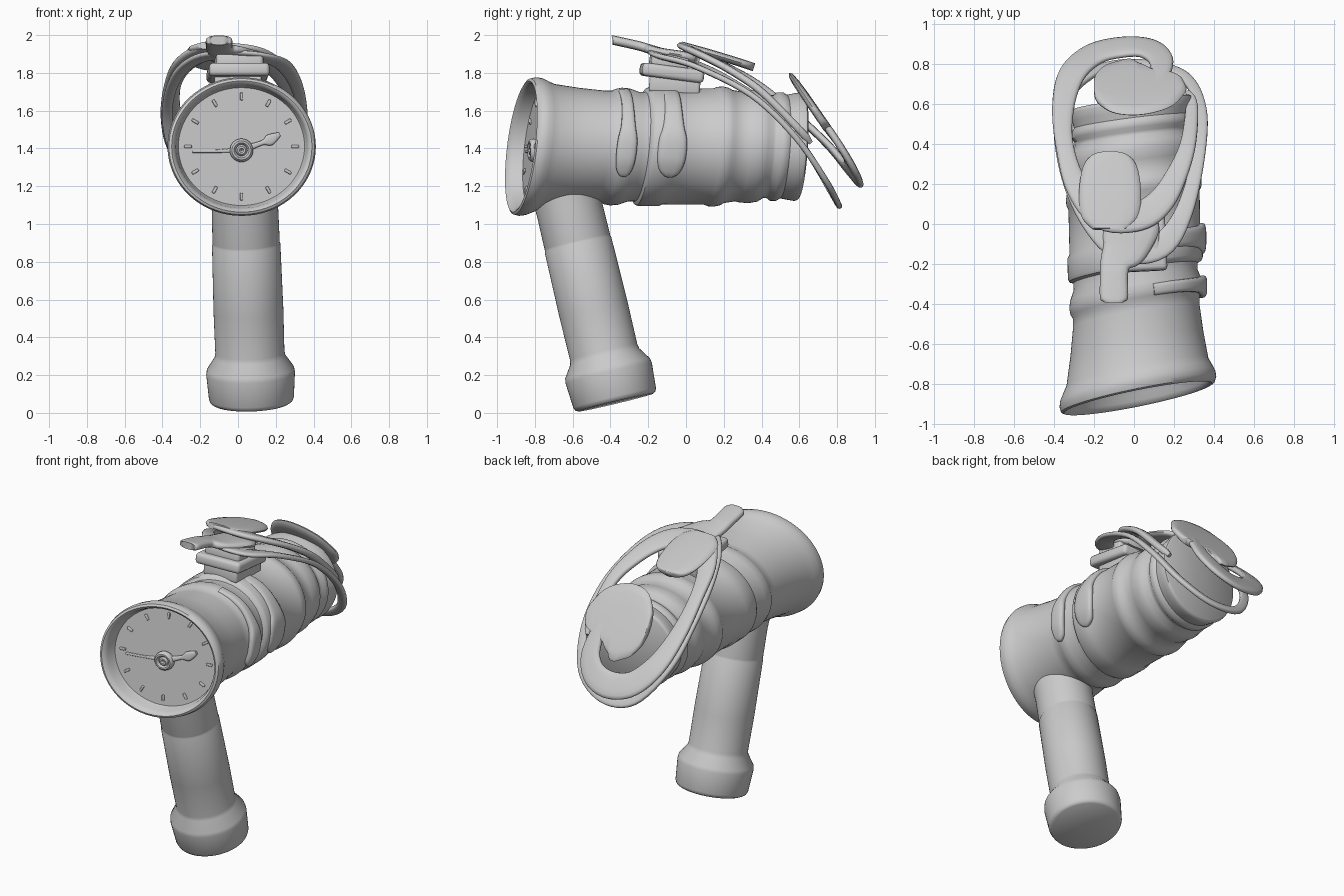
import bpy, bmesh, math
from mathutils import Vector, Matrix

if "Cube" in bpy.data.objects:
    bpy.data.objects.remove(bpy.data.objects["Cube"])


def finish(name, bm, angle=40):
    bmesh.ops.recalc_face_normals(bm, faces=bm.faces)
    me = bpy.data.meshes.new(name)
    bm.to_mesh(me)
    bm.free()
    ob = bpy.data.objects.new(name, me)
    bpy.context.collection.objects.link(ob)
    bpy.ops.object.select_all(action='DESELECT')
    bpy.context.view_layer.objects.active = ob
    ob.select_set(True)
    bpy.ops.object.shade_smooth_by_angle(angle=math.radians(angle))
    return ob


def loft(bm, rings, closed=False):
    """Bridge rings of points; cap both ends unless closed."""
    vs = [[bm.verts.new(p) for p in r] for r in rings]
    n = len(vs[0])
    for i in range(len(vs) if closed else len(vs) - 1):
        a, b = vs[i], vs[(i + 1) % len(vs)]
        for k in range(n):
            bm.faces.new((a[k], a[(k + 1) % n], b[(k + 1) % n], b[k]))
    if not closed:
        bm.faces.new(vs[0])
        bm.faces.new(vs[-1])


def barrel_point(y, r, a):
    """Point on the barrel: cross-sections lean slightly sideways and back."""
    t = (y + 0.87) / 1.49
    x, z = 1.07 * r * math.cos(a), r * math.sin(a)
    return Vector((0.02 - 0.03 * t + x,
                   y + (0.2 - 0.08 * t) * x + (0.12 - 0.06 * t) * z,
                   1.41 + z))


def drape(p):
    """Outward direction of the looping straps, tipping back with y."""
    a = 0.25 + 0.75 * min(1, max(0, (p.y + 0.1) / 0.9))
    return Vector((0, math.sin(a), math.cos(a)))


def ribbon(name, pts, thick, normal=drape, closed=False, steps=6):
    """Flat rounded strap through points (x, y, z, half width)."""
    n = len(pts)
    P = [Vector(p) for p in pts]
    get = (lambda i: P[i % n]) if closed else (lambda i: P[min(n - 1, max(0, i))])
    S = []
    for i in range(n if closed else n - 1):
        a, b, c, d = (get(i + k) for k in (-1, 0, 1, 2))
        for s in range(steps):
            t = s / steps
            S.append(0.5 * (2 * b + (c - a) * t + (2 * a - 5 * b + 4 * c - d) * t * t
                            + (3 * b - a - 3 * c + d) * t ** 3))
    if not closed:
        S.append(P[-1])
    rings = []
    m = len(S)
    for i, q in enumerate(S):
        nx = S[(i + 1) % m] if closed else S[min(i + 1, m - 1)]
        pv = S[i - 1] if closed else S[max(i - 1, 0)]
        t = (nx.xyz - pv.xyz).normalized()
        w = t.cross(normal(q.xyz)).normalized()
        u = w.cross(t)
        hw = max(q.w, 0.008)
        th = min(thick, hw)
        ring = []
        for k in range(14):
            c, s = math.cos(k * math.tau / 14), math.sin(k * math.tau / 14)
            ring.append(q.xyz + w * hw * math.copysign(abs(c) ** 0.6, c)
                        + u * th * math.copysign(abs(s) ** 0.7, s))
        rings.append(ring)
    bm = bmesh.new()
    loft(bm, rings, closed)
    return finish(name, bm, 60)


def block(name, loc, size, rot=(0, 0, 0), bevel=0.015):
    bm = bmesh.new()
    bmesh.ops.create_cube(bm, size=1, matrix=Matrix.Diagonal((*size, 1)))
    bmesh.ops.bevel(bm, geom=bm.edges[:], offset=bevel, segments=3, affect='EDGES', profile=0.5)
    ob = finish(name, bm)
    ob.location, ob.rotation_euler = loc, rot
    return ob


# Barrel with recessed dial, flared rim, raised bands and grooves
profile = [(-.79, .01), (-.79, .312), (-.81, .32), (-.845, .326), (-.865, .335), (-.873, .347),
           (-.866, .36), (-.84, .367), (-.81, .363), (-.78, .35), (-.74, .332), (-.6, .311),
           (-.46, .296), (-.42, .296), (-.40, .306), (-.37, .312), (-.33, .308), (-.28, .29),
           (-.245, .29), (-.235, .31), (-.22, .316), (-.12, .316), (-.10, .306), (.12, .307),
           (.14, .316), (.17, .318), (.20, .312), (.22, .30), (.28, .29), (.30, .295),
           (.35, .30), (.395, .292), (.425, .272), (.445, .272), (.465, .287), (.495, .287),
           (.515, .274), (.55, .281), (.59, .288), (.603, .284), (.61, .274), (.61, .01)]
bm = bmesh.new()
loft(bm, [[barrel_point(y, r, k * math.tau / 72) for k in range(72)] for y, r in profile])
finish("barrel", bm)

# Handle with sleeve crease and flared end cap
base, top = Vector((.072, -.372, .055)), Vector((.03, -.665, 1.28))
axis = (top - base).normalized()
side = axis.cross(Vector((0, 1, 0))).normalized()
fwd = side.cross(axis)
bm = bmesh.new()
loft(bm, [[base + axis * h + (side * math.cos(k * math.tau / 56) + fwd * math.sin(k * math.tau / 56)) * r
           for k in range(56)]
          for h, r in [(0, .01), (0, .205), (.008, .218), (.025, .225), (.16, .235), (.185, .231),
                       (.25, .188), (.275, .183), (.5, .185), (.86, .181), (.868, .177),
                       (.876, .178), (1.05, .176), (1.135, .18)]])
finish("handle", bm, 50)

# Dial markers, hub and needles
for i in range(12):
    a = i * math.tau / 12
    block("dial_marker", barrel_point(-.79, .265, a), (.04, .02, .016), (0, -a, .19), .005)
hub = barrel_point(-.798, .02, -math.pi / 2)
for name, R, r in (("hub_ring", .045, .017), ("hub_pin", .016, .016)):
    bm = bmesh.new()
    loft(bm, [[hub + Vector(((R + r * math.cos(j * math.tau / 10)) * math.cos(i * math.tau / 32),
                             r * 1.4 * math.sin(j * math.tau / 10) - .008 +
                             .2 * R * math.cos(i * math.tau / 32),
                             (R + r * math.cos(j * math.tau / 10)) * math.sin(i * math.tau / 32)))
               for j in range(10)] for i in range(32)], True)
    finish(name, bm)
front = lambda p: Vector((.19, -1, .1))
hx, hy, hz = hub
ribbon("long_needle", [(hx + .04, hy + .006, hz + .015, .018), (hx + .11, hy + .022, hz + .04, .013),
                       (hx + .15, hy + .032, hz + .055, .03), (hx + .2, hy + .046, hz + .085, .012)], .014, front)
ribbon("thin_needle", [(hx - .04, hy, hz, .012), (hx - .14, hy - .02, hz - .005, .008),
                       (hx - .26, hy - .044, hz - .005, .006)], .012, front)

# Strap flaps on the right side of the barrel
radial = lambda p: Vector((p.x, 0, p.z - 1.41))
for name, y, hw in (("front_flap", -.37, .052), ("rear_flap", -.125, .075)):
    pts = [(*barrel_point(y, r, a), hw * f) for a, f, r in
           ((1.3, .6, .296), (1.0, .6, .302), (.7, .62, .307), (.35, .75, .312),
            (.1, 1, .314), (-.2, 1, .314), (-.42, .75, .312), (-.52, .2, .306))]
    ribbon(name, pts, .022, radial)

# Mount stacked on top of the barrel
block("mount_foot", (0, -.06, 1.735), (.25, .27, .09), (-.08, 0, 0))
block("mount_plate", (0, -.075, 1.80), (.32, .33, .07), (-.13, 0, .05), .022)
block("mount_neck", (.005, -.09, 1.855), (.25, .2, .08), (-.15, 0, .05), .02)
ribbon("lever", [(-.1, -.388, 1.973, .045), (-.1, -.37, 1.97, .07), (-.1, -.25, 1.943, .07),
                 (-.09, -.19, 1.925, .08), (-.05, -.12, 1.905, .12), (-.01, .0, 1.885, .14),
                 (0, .06, 1.87, .1)], .025)

# Lower strap looping from the mount round behind the barrel
ribbon("lower_strap", [(-.06, -.12, 1.895, .07), (.13, -.11, 1.88, .065), (.25, .06, 1.83, .045),
                       (.325, .35, 1.68, .032), (.335, .58, 1.46, .028), (.25, .74, 1.23, .03),
                       (.06, .80, 1.115, .03), (-.16, .78, 1.15, .03), (-.33, .65, 1.37, .028),
                       (-.375, .48, 1.59, .028), (-.33, .22, 1.77, .03), (-.22, .0, 1.87, .04)],
       .016, closed=True)

# Upper strap: curls from the rear disc up the left side, across the top, down the right
ribbon("upper_strap", [(.11, .66, 1.635, .05), (.135, .75, 1.51, .05), (.13, .83, 1.39, .065),
                       (.06, .88, 1.30, .08),
                       (-.06, .885, 1.265, .085), (-.2, .85, 1.30, .08), (-.31, .75, 1.42, .07),
                       (-.355, .58, 1.58, .055), (-.345, .38, 1.74, .045), (-.28, .18, 1.85, .06),
                       (-.15, .05, 1.915, .085), (.02, .04, 1.915, .08), (.13, .11, 1.88, .07),
                       (.21, .24, 1.81, .055), (.27, .40, 1.70, .04), (.29, .59, 1.51, .03),
                       (.27, .66, 1.43, .012)], .02)

# Rounded comma heads of the upper strap
ribbon("front_disc", [(-.12, -.025, 1.945, .09), (-.12, .03, 1.93, .14), (-.12, .12, 1.905, .155),
                      (-.12, .22, 1.875, .15), (-.12, .30, 1.85, .13), (-.12, .345, 1.835, .09),
                      (-.12, .36, 1.83, .03)], .022)
ribbon("rear_disc", [(-.2, .685, 1.6, .05), (-.185, .685, 1.6, .12), (-.13, .685, 1.6, .2),
                     (-.03, .685, 1.6, .245), (.07, .695, 1.585, .23), (.14, .715, 1.555, .17),
                     (.175, .735, 1.525, .1), (.185, .745, 1.51, .03)], .022, lambda p: Vector((0, .82, .57)))
